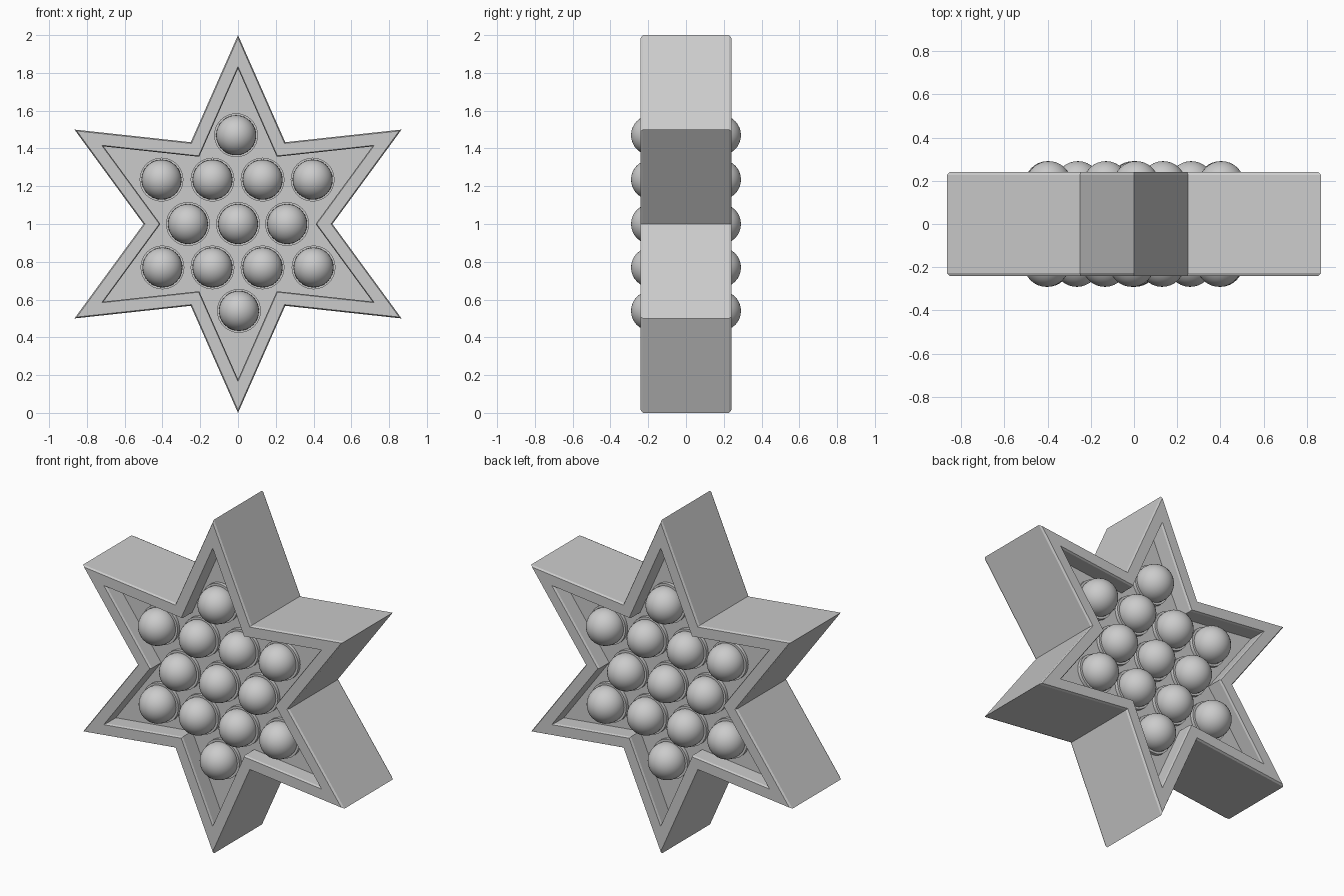
import bpy, bmesh, math
from mathutils import Matrix

if "Cube" in bpy.data.objects:
    bpy.data.objects.remove(bpy.data.objects["Cube"])

FACE, FLOOR, BALL_Y = 0.24, 0.14, 0.185
CENTRE = 1.0

grey = bpy.data.materials.new("plain grey")
grey.use_nodes = True
grey.diffuse_color = (0.6, 0.6, 0.6, 1)
grey.node_tree.nodes["Principled BSDF"].inputs["Base Color"].default_value = (0.6, 0.6, 0.6, 1)


def make_object(name, bm):
    mesh = bpy.data.meshes.new(name)
    bmesh.ops.recalc_face_normals(bm, faces=bm.faces)
    bm.to_mesh(mesh)
    bm.free()
    mesh.materials.append(grey)
    obj = bpy.data.objects.new(name, mesh)
    bpy.context.collection.objects.link(obj)
    return obj


def star_ring(bm, size, y):
    ring = []
    for i in range(12):
        r = size * (1.0 if i % 2 == 0 else 0.5)
        a = math.pi / 2 + i * math.pi / 6
        ring.append(bm.verts.new((r * math.cos(a), y, CENTRE + r * math.sin(a))))
    return ring


# Six-pointed body with chamfered rims and a recess on both sides
bm = bmesh.new()
C = 0.012
sections = [(0.822, -FLOOR), (0.822, -FACE + C), (0.834, -FACE), (0.985, -FACE), (1.0, -FACE + C),
            (1.0, FACE - C), (0.985, FACE), (0.834, FACE), (0.822, FACE - C), (0.822, FLOOR)]
rings = [star_ring(bm, *s) for s in sections]
for a, b in zip(rings, rings[1:]):
    for i in range(12):
        j = (i + 1) % 12
        bm.faces.new((a[i], a[j], b[j], b[i]))
bm.faces.new(rings[0])
bm.faces.new(rings[-1])
make_object("star_body", bm)

# Ball layout: x positions in each row
rows = [(1.47, (-0.01,)), (1.235, (-0.405, -0.135, 0.13, 0.395)), (1.0, (-0.265, 0, 0.26)),
        (0.77, (-0.4, -0.135, 0.13, 0.4)), (0.54, (0.005,))]
balls, collars = bmesh.new(), bmesh.new()
for side in (1, -1):
    for z, xs in rows:
        for x in xs:
            place = Matrix.Translation((x * side, -BALL_Y * side, z)) @ Matrix.Rotation(math.pi / 2, 4, "X")
            bmesh.ops.create_uvsphere(balls, u_segments=32, v_segments=16, radius=0.106, matrix=place)
            # Short round seat under each ball
            seat = Matrix.Translation((x * side, -0.145 * side, z)) @ Matrix.Rotation(math.pi / 2, 4, "X")
            bmesh.ops.create_cone(collars, cap_ends=True, segments=32, radius1=0.116, radius2=0.116,
                                  depth=0.03, matrix=seat)

for name, bm in (("balls", balls), ("ball_seats", collars)):
    obj = make_object(name, bm)
    bpy.ops.object.select_all(action="DESELECT")
    obj.select_set(True)
    bpy.context.view_layer.objects.active = obj
    bpy.ops.object.shade_smooth_by_angle(angle=math.radians(40))
